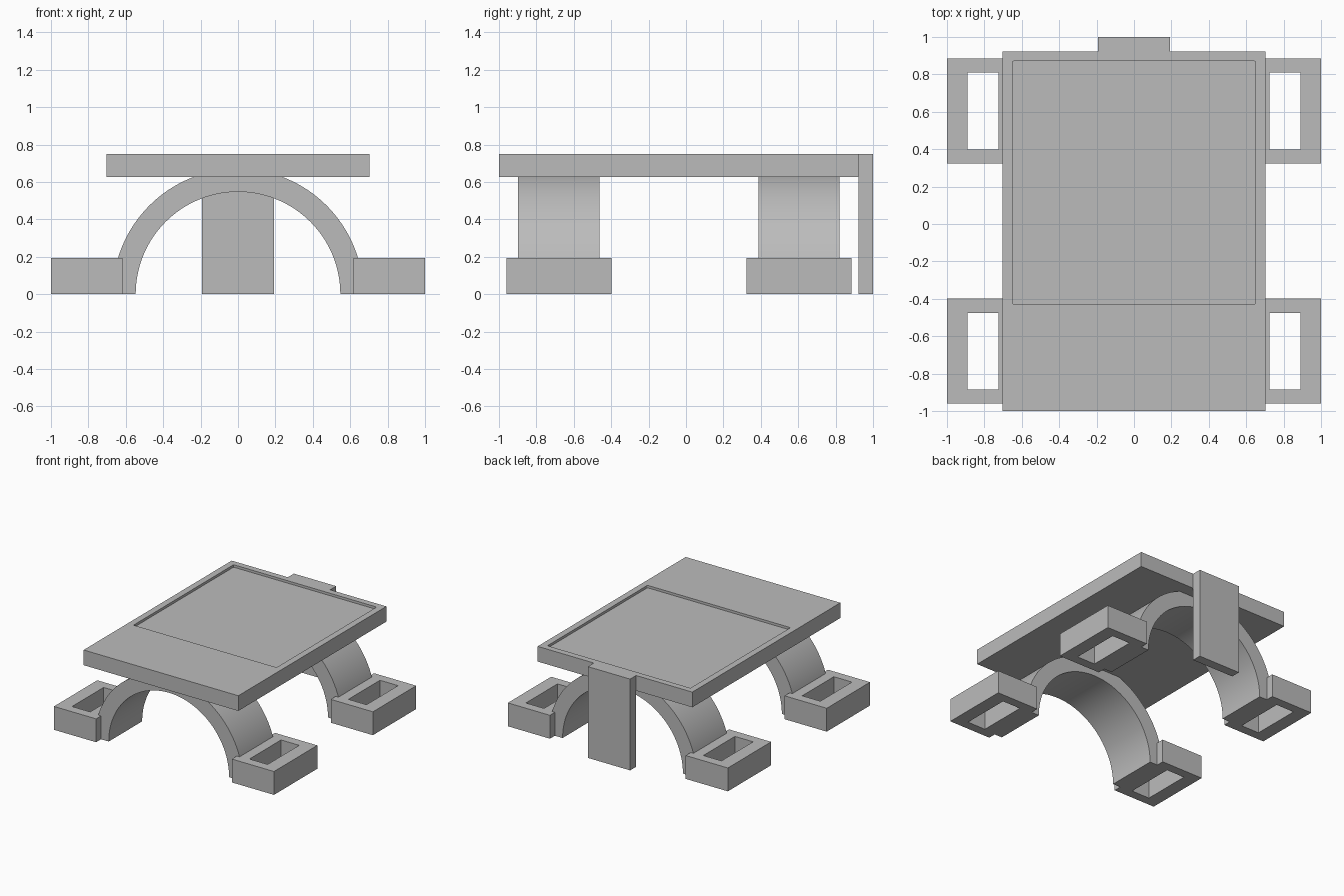
import bpy
import bmesh
from math import pi, sin, cos, radians

cube = bpy.data.objects.get("Cube")
if cube:
    bpy.data.objects.remove(cube, do_unlink=True)

# Single grey material
GREY = (0.5, 0.5, 0.5, 1)
grey = bpy.data.materials.new("plain grey")
grey.use_nodes = True
grey.diffuse_color = GREY
grey.node_tree.nodes["Principled BSDF"].inputs["Base Color"].default_value = GREY


def finish(name, bm):
    bmesh.ops.recalc_face_normals(bm, faces=bm.faces)
    mesh = bpy.data.meshes.new(name)
    bm.to_mesh(mesh)
    bm.free()
    mesh.materials.append(grey)
    obj = bpy.data.objects.new(name, mesh)
    bpy.context.collection.objects.link(obj)
    return obj


def box(name, xs, ys, zs, corner=0):
    """Box from axis ranges, with optional rounded upright edges."""
    bm = bmesh.new()
    bmesh.ops.create_cube(bm, size=1)
    for v in bm.verts:
        v.co = [r[0] if c < 0 else r[1] for c, r in zip(v.co, (xs, ys, zs))]
    if corner:
        upright = [e for e in bm.edges
                   if abs(e.verts[0].co.z - e.verts[1].co.z) > 1e-4]
        bmesh.ops.bevel(bm, geom=upright, offset=corner, segments=4,
                        profile=0.5, affect='EDGES')
    return finish(name, bm)


def cut(obj, cutter):
    """Subtract the cutter, apply, and discard it."""
    cutter.hide_render = True
    mod = obj.modifiers.new("cut", 'BOOLEAN')
    mod.operation = 'DIFFERENCE'
    mod.solver = 'EXACT'
    mod.object = cutter
    bpy.context.view_layer.objects.active = obj
    bpy.ops.object.modifier_apply(modifier=mod.name)
    bpy.data.objects.remove(cutter, do_unlink=True)


def arch(name, inner, outer, y0, y1, steps=64):
    """Half-ring profile extruded along y."""
    bm = bmesh.new()
    rows = []
    for i in range(steps + 1):
        a = pi * i / steps
        rows.append([bm.verts.new((r * cos(a), y, r * sin(a)))
                     for r, y in ((inner, y0), (outer, y0), (outer, y1), (inner, y1))])
    for a, b in zip(rows, rows[1:]):
        for k in range(4):
            n = (k + 1) % 4
            bm.faces.new((a[k], a[n], b[n], b[k]))
    bm.faces.new(rows[0])
    bm.faces.new(rows[-1])
    obj = finish(name, bm)
    bpy.ops.object.select_all(action='DESELECT')
    obj.select_set(True)
    bpy.context.view_layer.objects.active = obj
    bpy.ops.object.shade_smooth_by_angle(angle=radians(30))


# Deck with a shallow rectangular recess
deck = box("deck", (-0.703, 0.703), (-1, 0.922), (0.625, 0.75))
cut(deck, box("recess_cutter", (-0.65, 0.65), (-0.428, 0.871), (0.73, 0.85), 0.008))

# Upright plate at the back
box("back_post", (-0.192, 0.192), (0.922, 1), (0, 0.75))

# Arched supports, each with a hollow foot on both sides
for end, y in (("front", -0.68), ("rear", 0.604)):
    arch(end + "_arch", 0.547, 0.67, y - 0.217, y + 0.217)
    for side, s in (("left", 1), ("right", -1)):
        foot = box(f"{end}_{side}_foot", sorted((s * 0.617, s)),
                   (y - 0.281, y + 0.281), (0, 0.192))
        cut(foot, box("hole_cutter", sorted((s * 0.724, s * 0.889)),
                      (y - 0.205, y + 0.205), (-0.1, 0.3)))
